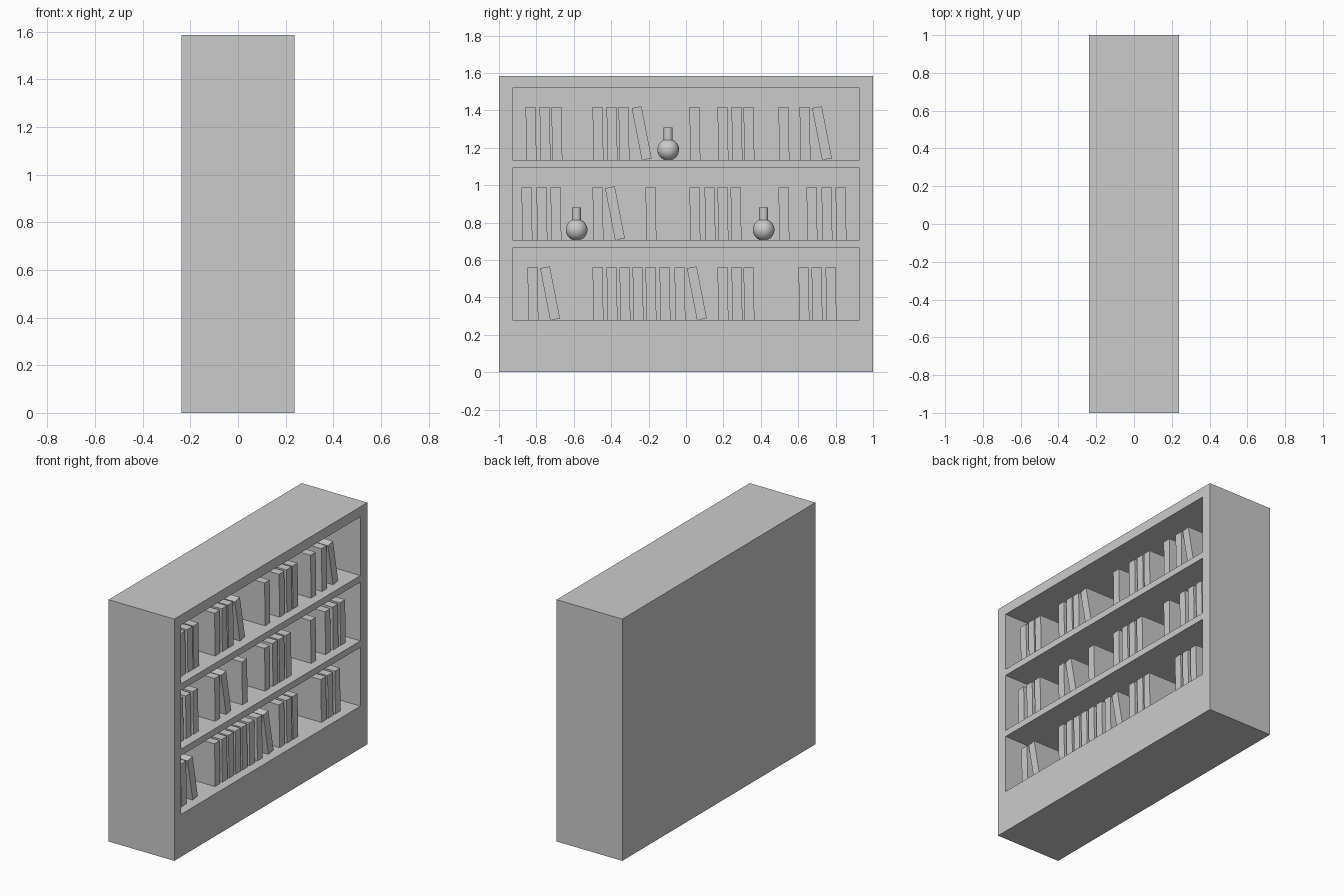
import bpy, bmesh, math
from mathutils import Matrix, Vector

if "Cube" in bpy.data.objects:
    bpy.data.objects.remove(bpy.data.objects["Cube"])

HX, HY, H = 0.238, 1.0, 1.585
SIDE = 0.928                      # half width of each compartment
SHELVES = [(0.278, 0.663), (0.706, 1.091), (1.134, 1.519)]
CAVITY = 0.435


def finish(bm, name):
    bmesh.ops.recalc_face_normals(bm, faces=bm.faces)
    me = bpy.data.meshes.new(name)
    bm.to_mesh(me)
    bm.free()
    ob = bpy.data.objects.new(name, me)
    bpy.context.collection.objects.link(ob)
    return ob


def box(bm, lo, hi):
    size = [b - a for a, b in zip(lo, hi)]
    mid = [(a + b) / 2 for a, b in zip(lo, hi)]
    m = Matrix.Translation(mid) @ Matrix.Diagonal((*size, 1))
    return bmesh.ops.create_cube(bm, size=1, matrix=m)["verts"]


# Case: solid block whose +x face is cut up, then the compartments pushed in
bm = bmesh.new()
box(bm, (-HX, -HY, 0), (HX, HY, H))
cuts = [((0, s * SIDE, 0), (0, 1, 0)) for s in (-1, 1)]
cuts += [((0, 0, z), (0, 0, 1)) for pair in SHELVES for z in pair]
for co, no in cuts:
    bmesh.ops.bisect_plane(bm, geom=bm.verts[:] + bm.edges[:] + bm.faces[:],
                           plane_co=co, plane_no=no)


def is_opening(f):
    c = f.calc_center_median()
    return (f.normal.x > 0.9 and abs(c.y) < 0.5
            and any(a < c.z < b for a, b in SHELVES))


bm.normal_update()
openings = [f for f in bm.faces if is_opening(f)]
pushed = bmesh.ops.extrude_discrete_faces(bm, faces=openings)["faces"]
for f in pushed:
    bmesh.ops.translate(bm, verts=f.verts, vec=(-CAVITY, 0, 0))
finish(bm, "bookcase_body")

# Books: (upright left edges, leaning top-left edges) for each shelf
BOOKS = [
    ([-.845, -.497, -.422, -.353, -.283, -.214, -.139, -.059,
      .171, .246, .31, .604, .674, .749], [-.78, .005]),
    ([-.877, -.797, -.722, -.497, -.214, .021, .102, .171, .241,
      .497, .647, .727, .802], [-.433]),
    ([-.855, -.78, -.717, -.497, -.422, -.358, .021, .171, .246, .31,
      .497, .61], [-.29, .674]),
]
W, BH, FRONT, BACK = 0.053, 0.283, 0.18, -0.13


def book(y, z, tilt, name):
    bm = bmesh.new()
    box(bm, (BACK, 0, 0), (FRONT, W, BH))
    ob = finish(bm, name)
    ob.location = (0, y, z)
    ob.rotation_euler.x = math.radians(tilt)


for (floor, _), (upright, leaning) in zip(SHELVES, BOOKS):
    for y in upright:
        book(y + 0.003, floor, 1.2, "book")
    for y in leaning:
        book(y + 0.054, floor, 11, "leaning_book")


# Vases: round body with a straight neck, lathed
def vase(y, z):
    r, c, neck, top = 0.058, 0.056, 0.024, 0.175
    a0, a1 = math.radians(-75), math.acos(neck / r)
    prof = [(0, 0)]
    for i in range(13):
        a = a0 + (a1 - a0) * i / 12
        prof.append((r * math.cos(a), c + r * math.sin(a)))
    prof += [(neck, top), (0, top)]
    bm = bmesh.new()
    vs = [bm.verts.new((x, 0, h)) for x, h in prof]
    es = [bm.edges.new(p) for p in zip(vs, vs[1:])]
    bmesh.ops.spin(bm, geom=vs + es, cent=(0, 0, 0), axis=(0, 0, 1),
                   angle=math.tau, steps=28)
    bmesh.ops.remove_doubles(bm, verts=bm.verts, dist=1e-4)
    ob = finish(bm, "vase")
    ob.location = (-0.05, y, z)
    bpy.ops.object.select_all(action='DESELECT')
    ob.select_set(True)
    bpy.context.view_layer.objects.active = ob
    bpy.ops.object.shade_smooth_by_angle(angle=math.radians(35))


vase(-0.095, SHELVES[2][0])
vase(-0.585, SHELVES[1][0])
vase(0.415, SHELVES[1][0])
